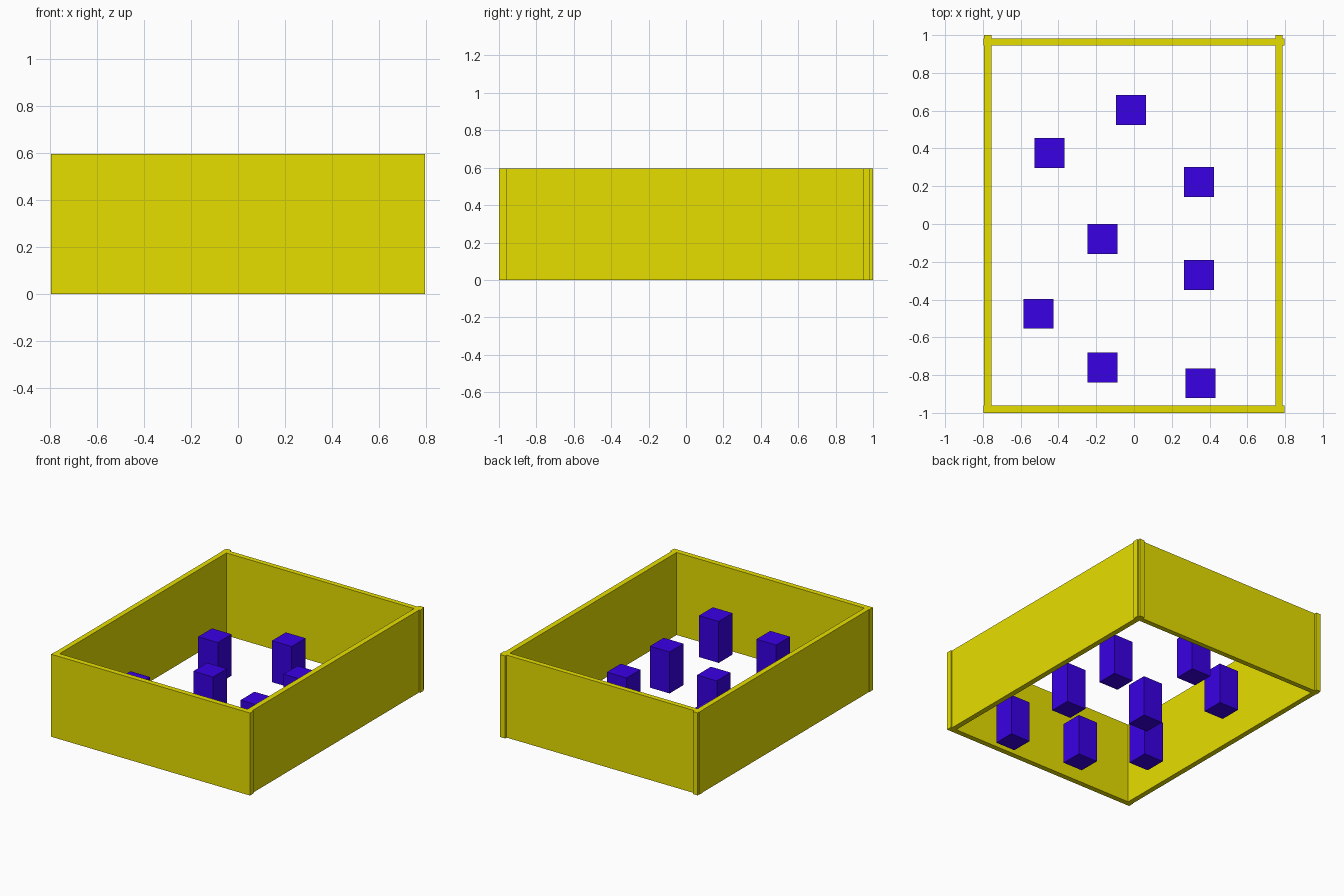
import bpy
import bmesh
from mathutils import Matrix, Vector

if "Cube" in bpy.data.objects:
    bpy.data.objects.remove(bpy.data.objects["Cube"])


def flat_material(name, colour):
    mat = bpy.data.materials.new(name)
    mat.diffuse_color = (*colour, 1.0)
    mat.use_nodes = True
    mat.node_tree.nodes["Principled BSDF"].inputs["Base Color"].default_value = mat.diffuse_color
    return mat


yellow = flat_material("bright_yellow", (0.82, 0.75, 0.0))
blue = flat_material("violet_blue", (0.041, 0.0, 0.78))


def box(name, lo, hi, mat):
    """Axis-aligned box between two corners."""
    lo, hi = Vector(lo), Vector(hi)
    bm = bmesh.new()
    bmesh.ops.create_cube(bm, size=1.0, matrix=Matrix.Diagonal((*(hi - lo), 1.0)))
    mesh = bpy.data.meshes.new(name)
    bm.to_mesh(mesh)
    bm.free()
    mesh.materials.append(mat)
    obj = bpy.data.objects.new(name, mesh)
    obj.location = (lo + hi) / 2
    bpy.context.collection.objects.link(obj)
    return obj


# Open enclosure: four thin walls, no floor
WALL_H = 0.597
box("front_wall", (-0.796, -1.0, 0), (0.796, -0.961, WALL_H), yellow)
box("back_wall", (-0.796, 0.946, 0), (0.796, 0.983, WALL_H), yellow)
box("left_wall", (-0.793, -0.995, 0), (-0.755, 1.0, WALL_H), yellow)
box("right_wall", (0.748, -0.995, 0), (0.787, 1.0, WALL_H), yellow)

# Scattered square pillars standing inside
HALF, PILLAR_H = 0.079, 0.3
centres = [(-0.016, 0.603), (-0.448, 0.376), (0.344, 0.222), (-0.167, -0.08),
           (0.344, -0.27), (-0.505, -0.475), (-0.167, -0.759), (0.352, -0.843)]
for i, (x, y) in enumerate(centres, 1):
    box(f"pillar_{i}", (x - HALF, y - HALF, 0), (x + HALF, y + HALF, PILLAR_H), blue)
